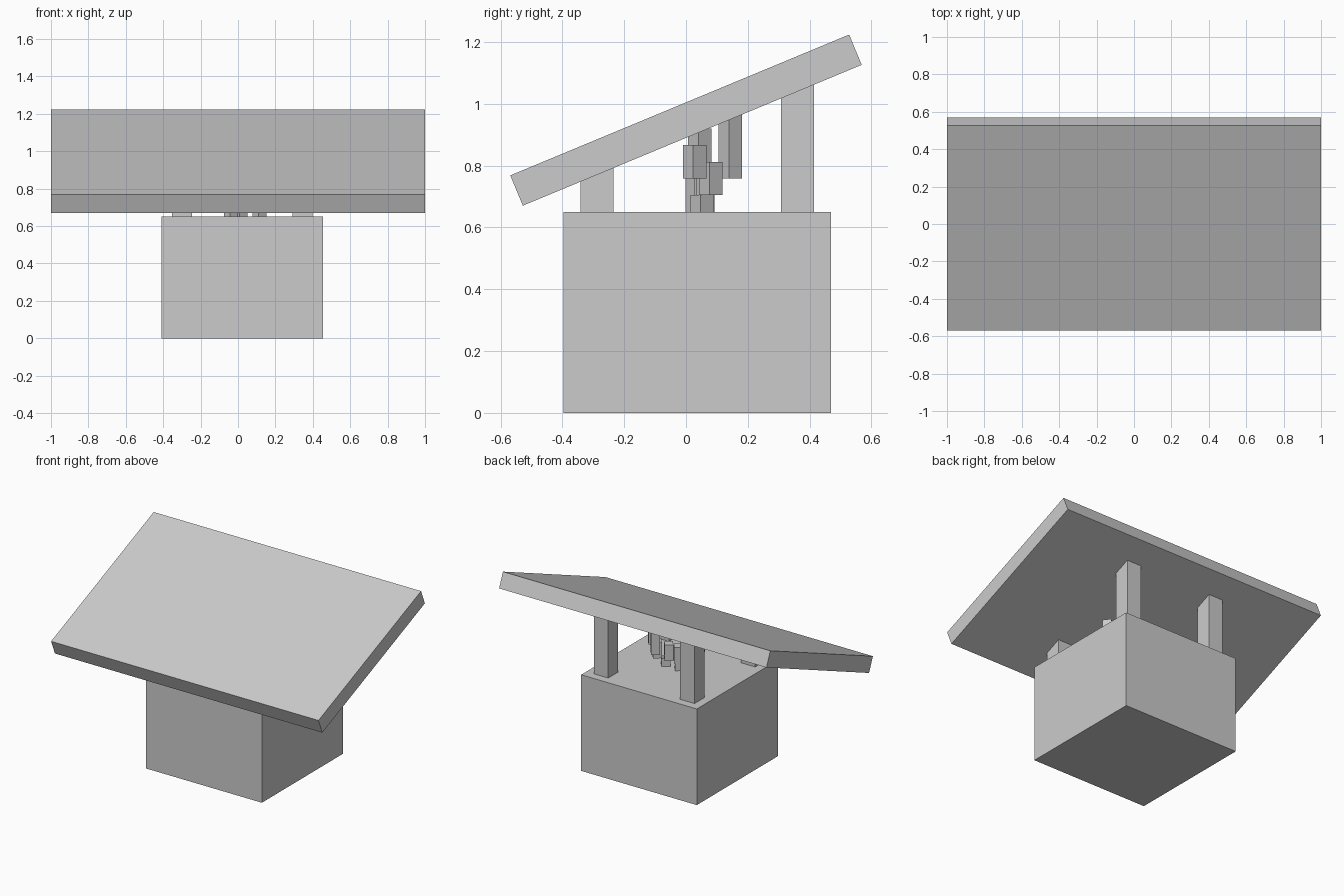
import bpy
from math import atan2, cos, radians, tan
from mathutils import Euler

default_cube = bpy.data.objects.get("Cube")
if default_cube:
    bpy.data.objects.remove(default_cube, do_unlink=True)

# Single plain grey material
GREY = (0.6, 0.6, 0.6, 1.0)
grey = bpy.data.materials.new("plain grey")
grey.use_nodes = True
grey.diffuse_color = GREY
grey.node_tree.nodes["Principled BSDF"].inputs["Base Color"].default_value = GREY


def box(name, center, size, rotation=(0, 0, 0)):
    """Add a flat-shaded box with applied size."""
    bpy.ops.mesh.primitive_cube_add(size=1, location=center)
    obj = bpy.context.object
    obj.name = name
    obj.scale = size
    obj.rotation_euler = Euler(rotation)
    bpy.ops.object.transform_apply(location=False, rotation=False, scale=True)
    obj.data.materials.append(grey)
    return obj


BASE_TOP = 0.65
SLOPE = atan2(0.455, 1.095)
ROOF_Z = 0.947

# Base block
box("base_block", (0.023, 0.037, BASE_TOP / 2), (0.865, 0.865, BASE_TOP))

# Sloping roof slab
box("roof_slab", (0, 0, ROOF_Z), (2.0, 1.187, 0.106), (SLOPE, 0, 0))

# Four posts, ending inside the roof slab
for row, y in (("front", -0.288), ("back", 0.36)):
    for side, x in (("right", -0.3), ("left", 0.346)):
        top = ROOF_Z + y * tan(SLOPE)
        box(f"{row}_{side}_post", (x, y, (top + BASE_TOP) / 2),
            (0.107, 0.107, top - BASE_TOP))

# Branching cluster of turned blocks: x, y, bottom layer, number of layers
UNIT = 0.054
BLOCKS = (
    (-0.037, 0.037, 0, 2),
    (0.012, 0.055, 0, 1),
    (0.115, 0.052, 0, 1),
    (0.012, 0.065, 1, 2),
    (0.08, 0.07, 1, 2),
    (0.16, 0.08, 1, 1),
    (-0.09, 0.05, 2, 1),
    (-0.14, 0.045, 3, 2),
    (0.16, 0.08, 2, 1),
    (0.23, 0.028, 2, 2),
    (0.13, 0.143, 2, 4),
)
for i, (x, y, layer, count) in enumerate(BLOCKS):
    height = UNIT * count
    box(f"branch_block_{i + 1}", (x, y, BASE_TOP + UNIT * layer + height / 2),
        (UNIT, UNIT, height), (0, 0, radians(38)))
